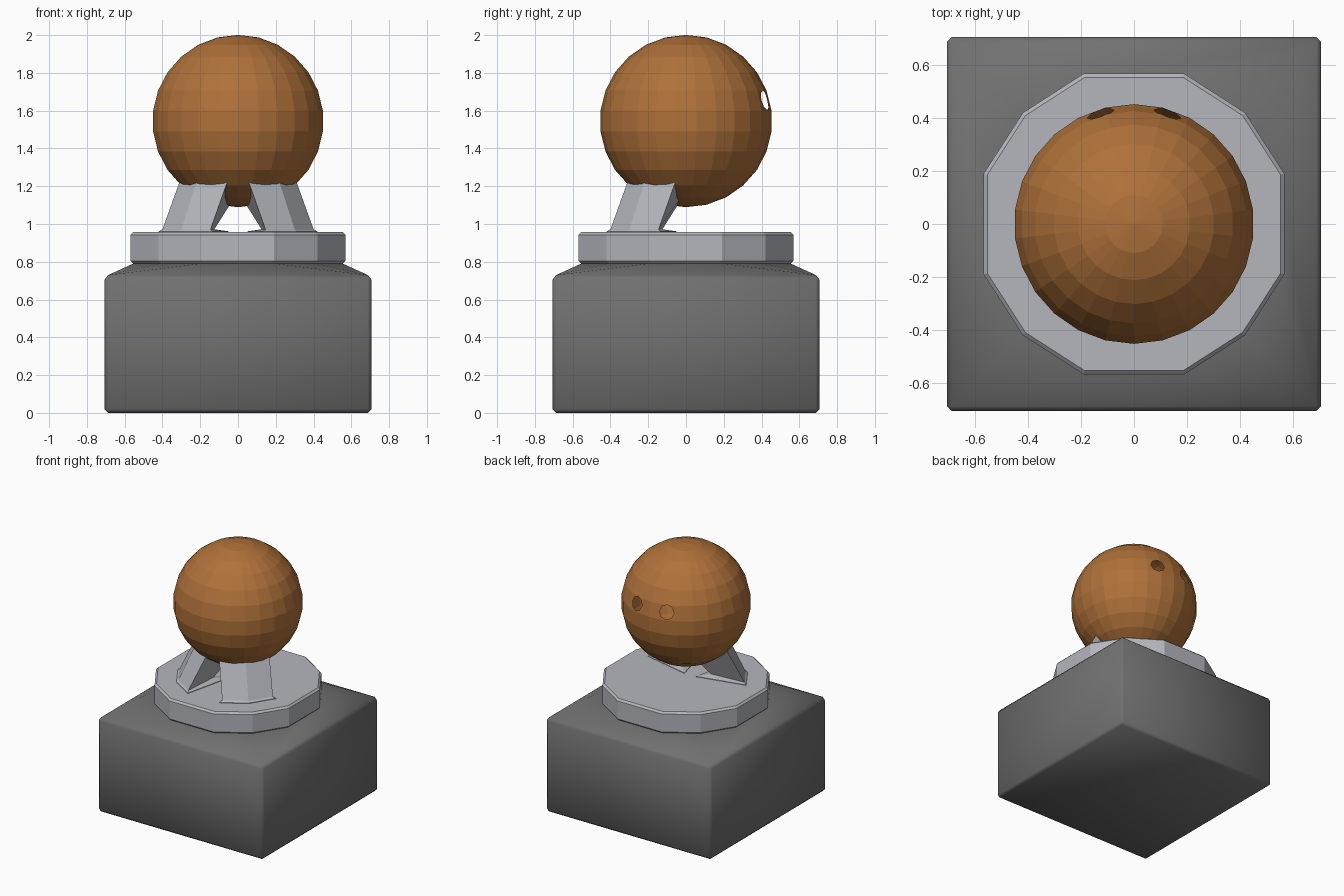
import bpy, bmesh, math
from mathutils import Vector

if "Cube" in bpy.data.objects:
    bpy.data.objects.remove(bpy.data.objects["Cube"])


def material(name, col):
    m = bpy.data.materials.new(name)
    m.diffuse_color = (*col, 1)
    m.use_nodes = True
    m.node_tree.nodes["Principled BSDF"].inputs["Base Color"].default_value = m.diffuse_color
    return m


STONE = material("dark grey stone", (0.165, 0.165, 0.165))
STEEL = material("light grey metal", (0.46, 0.47, 0.51))
BROWN = material("brown", (0.43, 0.165, 0.042))


def make(name, bm, mat):
    bmesh.ops.recalc_face_normals(bm, faces=bm.faces)
    me = bpy.data.meshes.new(name)
    bm.to_mesh(me)
    bm.free()
    me.materials.append(mat)
    ob = bpy.data.objects.new(name, me)
    bpy.context.collection.objects.link(ob)
    return ob


def loft(rings):
    """Closed solid through rings of (x, y, z) points."""
    bm = bmesh.new()
    vs = [[bm.verts.new(p) for p in r] for r in rings]
    n = len(vs[0])
    for a, b in zip(vs, vs[1:]):
        for i in range(n):
            j = (i + 1) % n
            bm.faces.new((a[i], a[j], b[j], b[i]))
    bm.faces.new(vs[0])
    bm.faces.new(vs[-1])
    return bm


def bevel(ob, width, angle):
    m = ob.modifiers.new("bevel", 'BEVEL')
    m.width, m.segments = width, 1
    m.limit_method, m.angle_limit = 'ANGLE', math.radians(angle)


# Twelve-sided outline, three points per quadrant, counter-clockwise
quarter = [(0.568, 0.19), (0.42, 0.42), (0.19, 0.568)]
outline = []
for q in range(4):
    for x, y in quarter:
        for _ in range(q):
            x, y = -y, x
        outline.append((x, y))

# Base block: square sides rising to the twelve-sided shoulder
H = 0.707
bm = bmesh.new()
corners = [(H, H), (-H, H), (-H, -H), (H, -H)]
low = [bm.verts.new((x, y, 0)) for x, y in corners]
mid = [bm.verts.new((x, y, 0.725)) for x, y in corners]
top = [bm.verts.new((x * 0.97, y * 0.97, 0.792)) for x, y in outline]
for q in range(4):
    r = (q + 1) % 4
    p0, p1, p2 = top[q * 3:q * 3 + 3]
    bm.faces.new((low[q], low[r], mid[r], mid[q]))
    bm.faces.new((mid[q], p0, p1))
    bm.faces.new((mid[q], p1, p2))
    bm.faces.new((mid[q], p2, top[r * 3], mid[r]))
bm.faces.new(low)
bm.faces.new(top)
base = make("base_block", bm, STONE)
bevel(base, 0.02, 40)
for f in base.data.polygons:
    f.use_smooth = True

# Metal disc
disc = make("disc", loft([[(x, y, z) for x, y in outline] for z in (0.79, 0.957)]), STEEL)
bevel(disc, 0.014, 45)


# Two struts leaning in under the ball, each with a thin flared foot
def leg_ring(a, b, c, d, z, side):
    pts = [(a, c), (b, b), (c, a), (d, d)]
    return [(side * x, -y, z) for x, y in pts]


for side, name in ((-1, "left_strut"), (1, "right_strut")):
    make(name, loft([
        leg_ring(0.135, 0.31, 0.42, 0.05, 0.95, side),
        leg_ring(0.135, 0.31, 0.42, 0.05, 0.961, side),
        leg_ring(0.145, 0.30, 0.40, 0.125, 0.972, side),
        leg_ring(0.047, 0.21, 0.30, -0.05, 1.25, side),
    ]), STEEL)

# Hollow ball
CEN, R = Vector((0, 0, 1.545)), 0.456
bm = bmesh.new()
bmesh.ops.create_uvsphere(bm, u_segments=26, v_segments=13, radius=R)
bmesh.ops.translate(bm, vec=CEN, verts=bm.verts)
ball = make("ball", bm, BROWN)

# Two round holes on the back of the ball
for side in (-1, 1):
    d = Vector((side * 0.128, 0.422, 0.112)).normalized()
    bm = bmesh.new()
    bmesh.ops.create_cone(bm, cap_ends=True, segments=8, radius1=0.053, radius2=0.053, depth=0.2)
    cutter = make("hole_cutter", bm, BROWN)
    cutter.rotation_euler = d.to_track_quat('Z', 'Y').to_euler()
    cutter.location = CEN + d * R
    cutter.hide_render = True
    m = ball.modifiers.new("hole", 'BOOLEAN')
    m.operation, m.solver, m.object = 'DIFFERENCE', 'EXACT', cutter
bpy.context.view_layer.update()
cut = bpy.data.meshes.new_from_object(ball.evaluated_get(bpy.context.evaluated_depsgraph_get()))
ball.modifiers.clear()
ball.data = cut
for ob in [o for o in bpy.data.objects if o.name.startswith("hole_cutter")]:
    bpy.data.objects.remove(ob)

# Remove the hole walls so the ball is an open shell
bm = bmesh.new()
bm.from_mesh(cut)
inner = [f for f in bm.faces if (f.calc_center_median() - CEN).length < 0.435]
bmesh.ops.delete(bm, geom=inner, context='FACES')
bm.to_mesh(cut)
bm.free()
